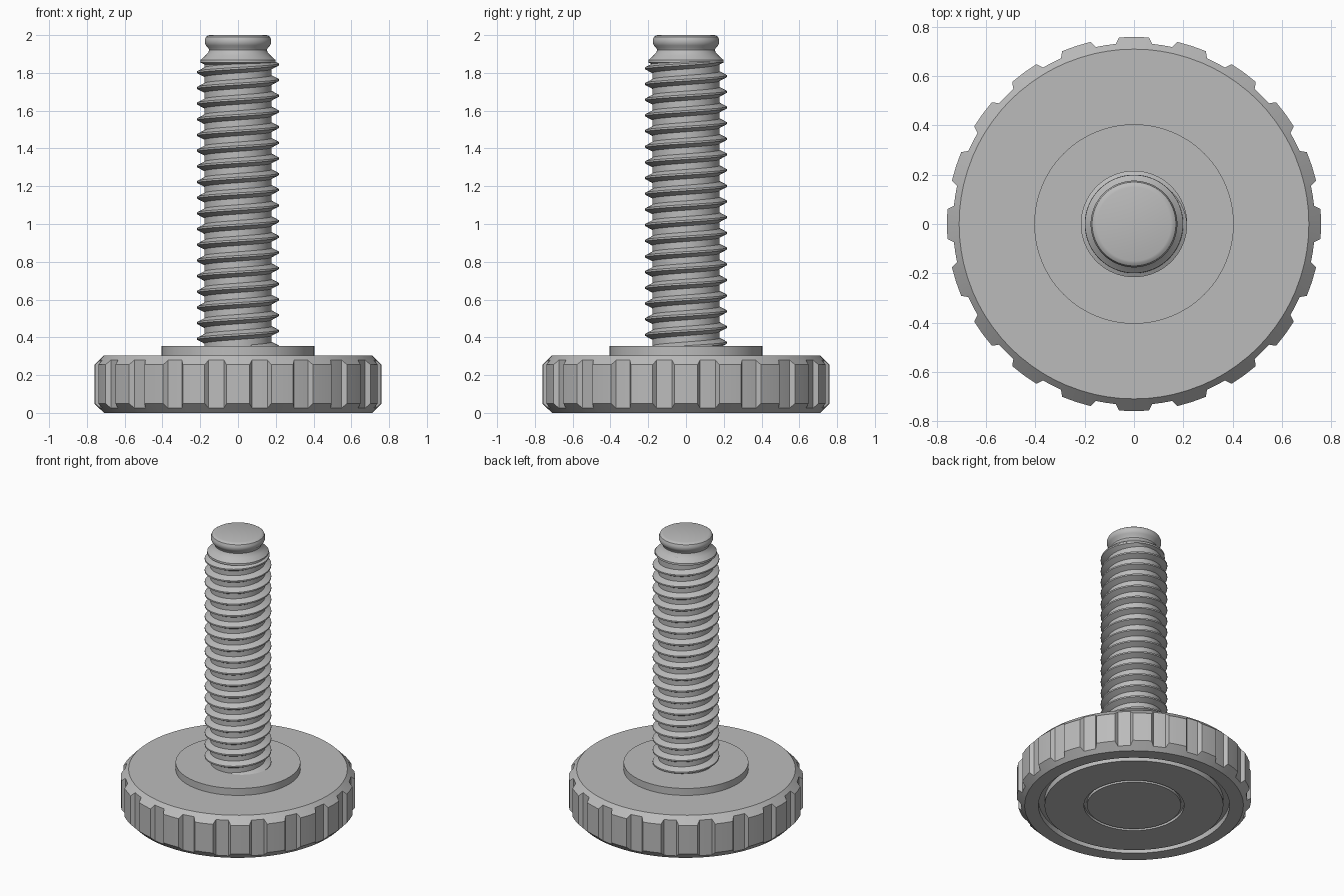
import bpy
import bmesh
from math import cos, sin, pi, radians

cube = bpy.data.objects.get("Cube")
if cube:
    bpy.data.objects.remove(cube)

grey = bpy.data.materials.new("light_grey")
grey.use_nodes = True
colour = (0.5, 0.5, 0.5, 1)
grey.diffuse_color = colour
grey.node_tree.nodes["Principled BSDF"].inputs["Base Color"].default_value = colour


def finish(bm, name, angle=28):
    """Turn a bmesh into a shaded, coloured object."""
    bmesh.ops.recalc_face_normals(bm, faces=bm.faces)
    mesh = bpy.data.meshes.new(name)
    bm.to_mesh(mesh)
    bm.free()
    obj = bpy.data.objects.new(name, mesh)
    bpy.context.collection.objects.link(obj)
    mesh.materials.append(grey)
    bpy.ops.object.select_all(action="DESELECT")
    obj.select_set(True)
    bpy.context.view_layer.objects.active = obj
    bpy.ops.object.shade_smooth_by_angle(angle=radians(angle))
    return obj


def loft(name, rings, angles):
    """Bridge rings, each a function angle index -> (radius, z), and cap the ends."""
    bm = bmesh.new()
    loops = []
    for ring in rings:
        loop = []
        for i, a in enumerate(angles):
            r, z = ring(i)
            loop.append(bm.verts.new((r * cos(a), r * sin(a), z)))
        loops.append(loop)
    n = len(angles)
    for low, high in zip(loops, loops[1:]):
        for i in range(n):
            j = (i + 1) % n
            bm.faces.new((low[i], low[j], high[j], high[i]))
    bm.faces.new(loops[0])
    bm.faces.new(loops[-1])
    return finish(bm, name)


def circle(r, z):
    return lambda i: (r, z)


def turned(name, profile, segments=96):
    angles = [2 * pi * i / segments for i in range(segments)]
    return loft(name, [circle(r, z) for r, z in profile], angles)


# Grip wheel: twenty raised ribs, chamfered rims, two grooves underneath
RIBS, HEIGHT, RIM, VALLEY, CREST = 20, 0.305, 0.71, 0.735, 0.76
rib_shape = [(-5.8, VALLEY), (-4.6, CREST), (0, CREST),
             (4.6, CREST), (5.8, VALLEY), (9, VALLEY)]
angles, radii = [], []
for k in range(RIBS):
    for offset, r in rib_shape:
        angles.append(radians(k * 360 / RIBS + offset))
        radii.append(r)

underside = [(0.305, 0), (0.305, 0.02), (0.325, 0.02), (0.325, 0),
             (0.58, 0), (0.58, 0.04), (0.62, 0.04), (0.62, 0), (RIM, 0)]
wheel = [circle(r, z) for r, z in underside]
wheel.append(lambda i: (radii[i], radii[i] - RIM))
wheel.append(lambda i: (radii[i], HEIGHT - (radii[i] - RIM)))
wheel.append(circle(RIM, HEIGHT))
loft("grip_wheel", wheel, angles)

# Raised collar on the wheel
turned("collar", [(0.405, 0.29), (0.405, 0.355)])

# Screw core with a coned shoulder, neck and rounded tip
ROOT = 0.178
turned("screw_core", [
    (ROOT, 0.33), (ROOT, 1.845), (0.2, 1.855), (0.199, 1.868), (0.172, 1.892),
    (0.158, 1.908), (0.153, 1.92), (0.157, 1.932), (0.17, 1.945),
    (0.176, 1.96), (0.176, 1.975), (0.17, 1.99), (0.16, 1.997), (0.15, 2.0)])

# Right-handed thread ridge that fades out at the shoulder
PITCH, STEPS, DEPTH = 0.083, 64, 0.038
bm = bmesh.new()
previous = None
for i in range(int(-18.2 * STEPS), int(0.3 * STEPS) + 1):
    turn = i / STEPS
    a = 2 * pi * turn
    z = 1.845 + PITCH * turn
    fade = min(1, max(0.05, 1 - turn / 0.3))
    crest = ROOT + DEPTH * fade
    section = [(ROOT - 0.01, -0.03), (crest, -0.005), (crest, 0.005), (ROOT - 0.01, 0.03)]
    row = [bm.verts.new((r * cos(a), r * sin(a), z + dz)) for r, dz in section]
    if previous:
        for k in range(4):
            m = (k + 1) % 4
            bm.faces.new((previous[k], previous[m], row[m], row[k]))
    else:
        bm.faces.new(row)
    previous = row
bm.faces.new(previous)
finish(bm, "screw_thread")
